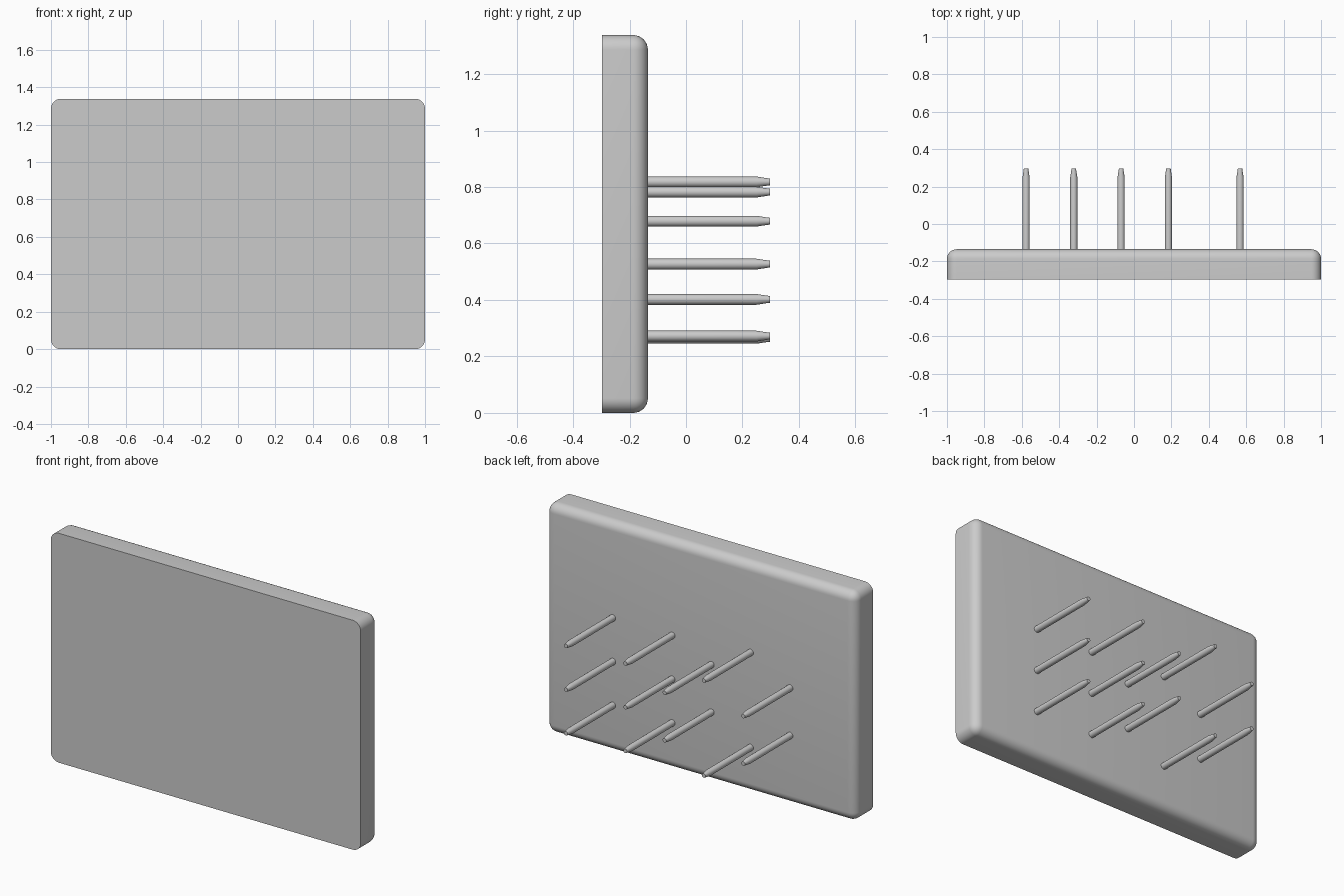
import bpy
import bmesh
import math
from mathutils import Matrix, Vector

cube = bpy.data.objects.get("Cube")
if cube:
    bpy.data.objects.remove(cube, do_unlink=True)

# Single grey material
grey = bpy.data.materials.new("plain grey")
grey.use_nodes = True
colour = (0.6, 0.6, 0.6, 1)
grey.diffuse_color = colour
grey.node_tree.nodes["Principled BSDF"].inputs["Base Color"].default_value = colour

FRONT, BACK, TIP = -0.297, -0.135, 0.297
HEIGHT = 1.338


def add_object(name, bm, angle):
    mesh = bpy.data.meshes.new(name)
    bmesh.ops.recalc_face_normals(bm, faces=bm.faces)
    bm.to_mesh(mesh)
    bm.free()
    mesh.materials.append(grey)
    obj = bpy.data.objects.new(name, mesh)
    bpy.context.collection.objects.link(obj)
    bpy.ops.object.select_all(action="DESELECT")
    obj.select_set(True)
    bpy.context.view_layer.objects.active = obj
    bpy.ops.object.shade_smooth_by_angle(angle=math.radians(angle))
    return obj


# Plate: rounded corners and back rim, sharp flat front
bm = bmesh.new()
bmesh.ops.create_cube(bm, size=1)
bmesh.ops.scale(bm, vec=(2, BACK - FRONT, HEIGHT), verts=bm.verts)
bmesh.ops.translate(bm, vec=(0, (FRONT + BACK) / 2, HEIGHT / 2), verts=bm.verts)
middle = (FRONT + BACK) / 2
rounded = [e for e in bm.edges if max(v.co.y for v in e.verts) > middle]
bmesh.ops.bevel(bm, geom=rounded, offset=0.052, segments=8, profile=0.5,
                affect="EDGES", clamp_overlap=True)
add_object("plate", bm, 35)


# Pin: round rod along y with a tapered tip
def add_pin(name, x, z):
    rings = ((BACK - 0.02, 0.019), (0.25, 0.019), (0.285, 0.0135), (TIP, 0.012))
    bm = bmesh.new()
    verts = [bm.verts.new((0, y, r)) for y, r in rings]
    edges = [bm.edges.new(pair) for pair in zip(verts, verts[1:])]
    bmesh.ops.spin(bm, geom=verts + edges, cent=(0, 0, 0), axis=(0, 1, 0),
                   angle=math.tau, steps=16, use_merge=True)
    bmesh.ops.remove_doubles(bm, verts=bm.verts, dist=0.0001)
    bmesh.ops.holes_fill(bm, edges=[e for e in bm.edges if e.is_boundary], sides=0)
    bmesh.ops.transform(bm, matrix=Matrix.Translation(Vector((x, 0, z))), verts=bm.verts)
    add_object(name, bm, 35)


# Pin columns: x position and the heights in that column
columns = {
    0.567: (0.782, 0.527, 0.272),
    0.184: (0.782, 0.527, 0.272),
    -0.069: (0.679, 0.402),
    -0.322: (0.818, 0.264),
    -0.577: (0.679, 0.402),
}
for c, (x, heights) in enumerate(columns.items(), 1):
    for r, z in enumerate(heights, 1):
        add_pin(f"pin_{c}_{r}", x, z)
